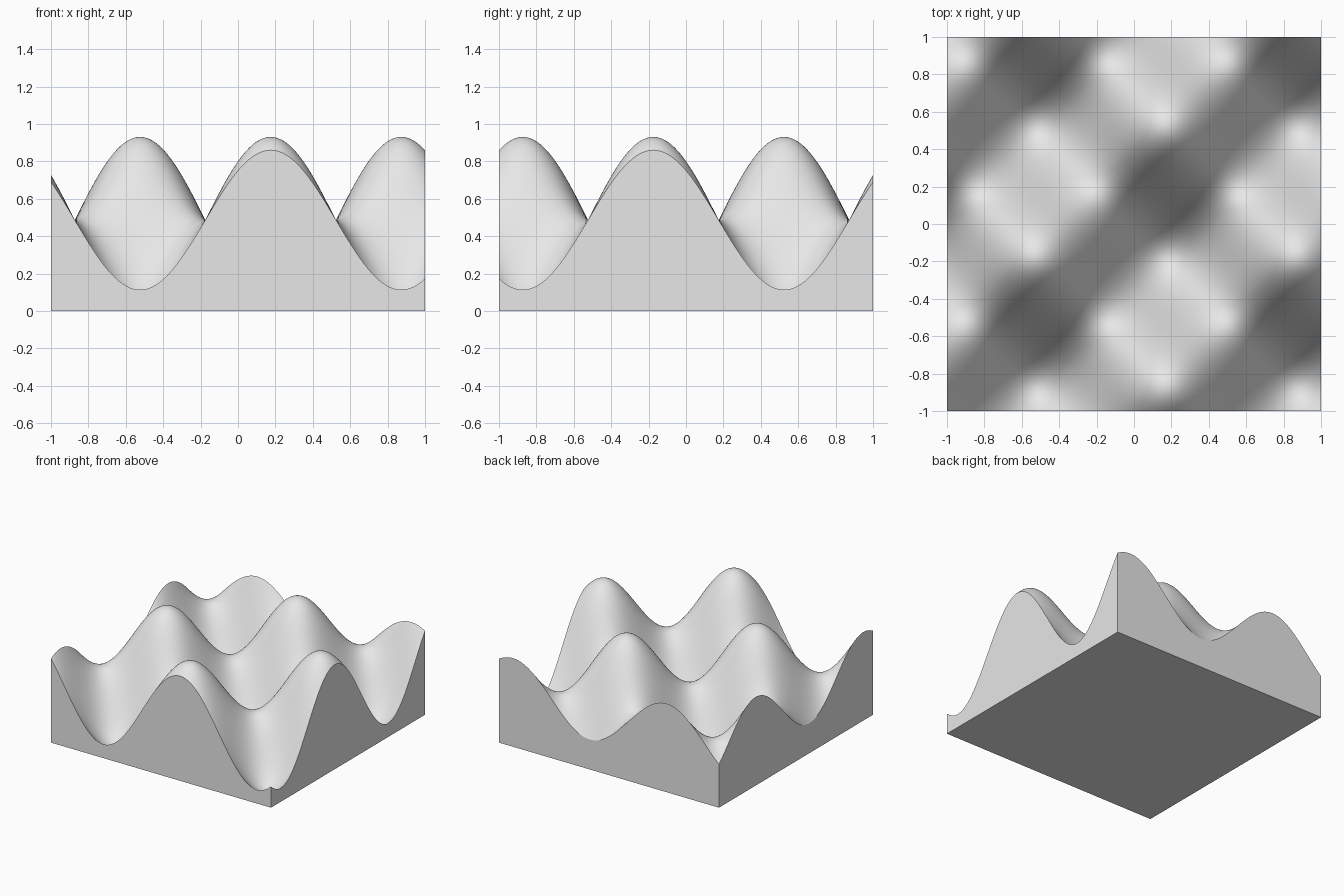
import bpy
import bmesh
from math import cos, pi

# Remove the default cube
cube = bpy.data.objects.get("Cube")
if cube:
    bpy.data.objects.remove(cube, do_unlink=True)

MEAN, AMPLITUDE, FREQUENCY, PHASE = 0.487, 0.444, 4.5, pi / 4
SEGMENTS = 140


def wave_height(x, y):
    """Product of two cosine waves, giving alternating hills and hollows."""
    return MEAN - AMPLITUDE * cos(FREQUENCY * x - PHASE) * cos(FREQUENCY * y + PHASE)


# Single plain material
grey = bpy.data.materials.new("light_grey")
grey.use_nodes = True
colour = (0.8, 0.8, 0.8, 1.0)
grey.diffuse_color = colour
grey.node_tree.nodes["Principled BSDF"].inputs["Base Color"].default_value = colour

# Wavy top surface
bm = bmesh.new()
bmesh.ops.create_grid(bm, x_segments=SEGMENTS, y_segments=SEGMENTS, size=1.0)
for v in bm.verts:
    v.co.z = wave_height(v.co.x, v.co.y)
for f in bm.faces:
    f.smooth = True

# Flat side walls, dropped from the rim to the ground
rim = [e for e in bm.edges if e.is_boundary]
skirt = bmesh.ops.extrude_edge_only(bm, edges=rim)["geom"]
for v in (g for g in skirt if isinstance(g, bmesh.types.BMVert)):
    v.co.z = 0.0
for f in (g for g in skirt if isinstance(g, bmesh.types.BMFace)):
    f.smooth = False
for e in rim:
    e.smooth = False

# Flat base
base_edges = [e for e in bm.edges if e.is_boundary]
for f in bmesh.ops.contextual_create(bm, geom=base_edges)["faces"]:
    f.smooth = False
for e in base_edges:
    e.smooth = False
bmesh.ops.recalc_face_normals(bm, faces=bm.faces[:])

mesh = bpy.data.meshes.new("wave_block")
bm.to_mesh(mesh)
bm.free()
mesh.materials.append(grey)
block = bpy.data.objects.new("wave_block", mesh)
bpy.context.collection.objects.link(block)
